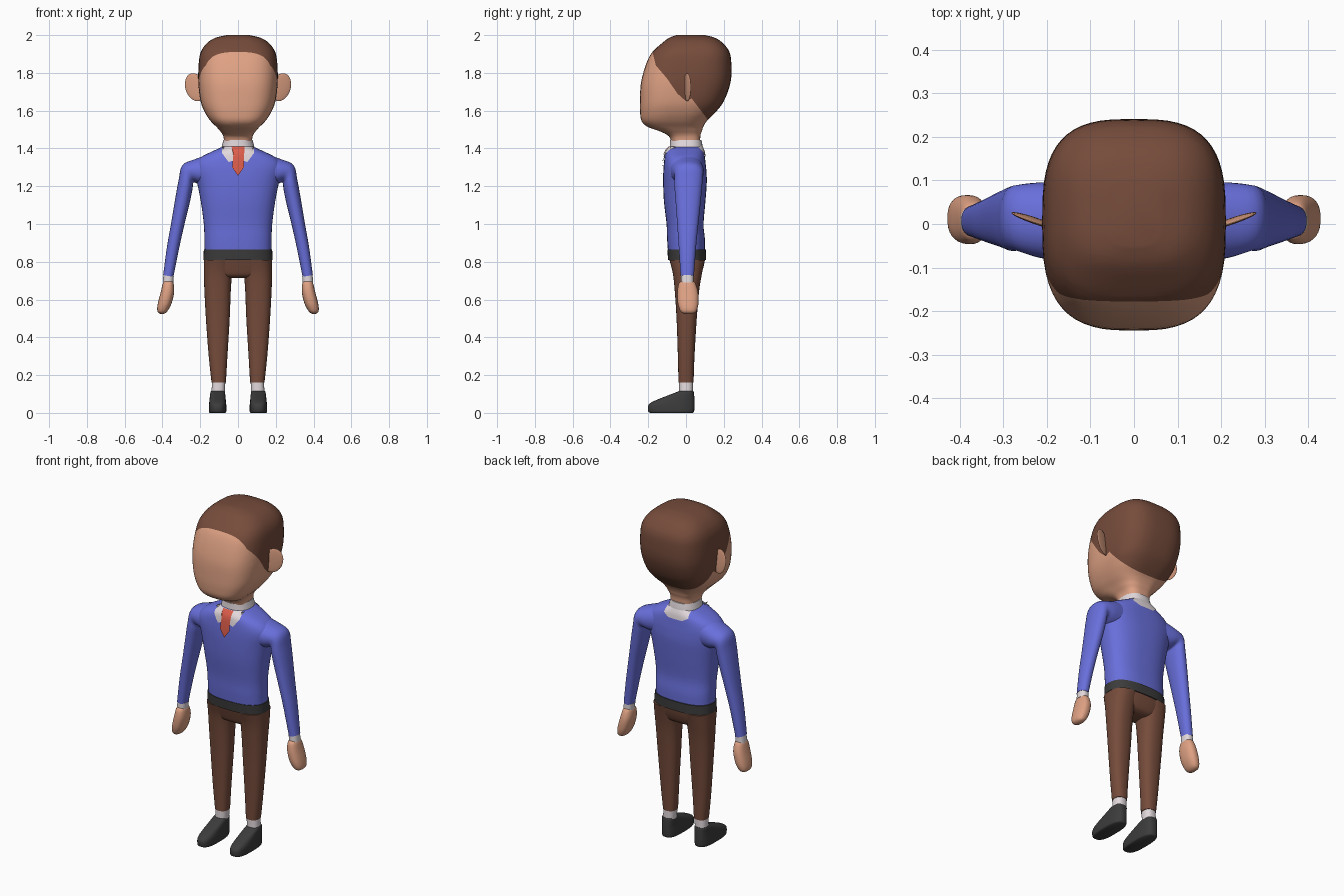
import bpy, bmesh, math
from mathutils import Vector
from mathutils.bvhtree import BVHTree

cube = bpy.data.objects.get("Cube")
if cube:
    bpy.data.objects.remove(cube, do_unlink=True)


def material(name, rgb):
    m = bpy.data.materials.new(name)
    m.use_nodes = True
    m.diffuse_color = (*rgb, 1)
    m.node_tree.nodes["Principled BSDF"].inputs["Base Color"].default_value = (*rgb, 1)
    return m


skin = material("skin", (0.74, 0.36, 0.23))
brown = material("brown", (0.18, 0.072, 0.044))
blue = material("sweater_blue", (0.14, 0.16, 0.71))
white = material("shirt_white", (0.76, 0.69, 0.71))
red = material("tie_red", (0.72, 0.11, 0.07))
dark = material("dark_grey", (0.045, 0.045, 0.045))


def finish(name, bm, mats, mirror=False, angle=50):
    bmesh.ops.recalc_face_normals(bm, faces=bm.faces)
    me = bpy.data.meshes.new(name)
    bm.to_mesh(me)
    bm.free()
    ob = bpy.data.objects.new(name, me)
    bpy.context.collection.objects.link(ob)
    for m in mats:
        me.materials.append(m)
    if mirror:
        ob.modifiers.new("Mirror", "MIRROR").use_mirror_merge = False
    bpy.ops.object.select_all(action="DESELECT")
    ob.select_set(True)
    bpy.context.view_layer.objects.active = ob
    bpy.ops.object.shade_smooth_by_angle(angle=math.radians(angle))
    return ob


def ring(z, w, y0, y1):
    return (-w, z, w, z, y0, y1)


def band(z, x0, x1, y0, y1):
    return (x0, z, x1, z, y0, y1)


def smooth_rings(rings, steps):
    """Add rings between the given ones along a smooth curve."""
    out = []
    last = len(rings) - 1
    for i in range(last):
        quad = [rings[min(max(i + k, 0), last)] for k in (-1, 0, 1, 2)]
        for s in range(steps):
            t = s / steps
            out.append([b + t / 2 * (c - a + t * (2 * a - 5 * b + 4 * c - d + t * (3 * (b - c) + d - a)))
                        for a, b, c, d in zip(*quad)])
    return out + [rings[-1]]


def loft(rings, power=2.4, sides=32, steps=4):
    """Skin over rounded-box sections; a section is two xz ends and a y range."""
    bm = bmesh.new()
    rows = []
    for ax, az, bx, bz, y0, y1 in smooth_rings(rings, steps):
        row = []
        for k in range(sides):
            t = math.tau * k / sides
            c, s = math.cos(t), math.sin(t)
            u = math.copysign(abs(c) ** (2 / power), c)
            v = math.copysign(abs(s) ** (2 / power), s)
            row.append(bm.verts.new(((ax + bx + u * (bx - ax)) / 2, (y0 + y1 + v * (y1 - y0)) / 2,
                                     (az + bz + u * (bz - az)) / 2)))
        rows.append(row)
    for p, q in zip(rows, rows[1:]):
        for k in range(sides):
            n = (k + 1) % sides
            bm.faces.new((p[k], p[n], q[n], q[k]))
    bm.faces.new(rows[0])
    bm.faces.new(rows[-1])
    return bm


# Head and neck, cut along the hairline
head = loft([ring(1.39, .072, -.07, .072), ring(1.45, .075, -.082, .075), ring(1.475, .082, -.105, .078),
             ring(1.495, .097, -.15, .085), ring(1.515, .115, -.205, .092), ring(1.545, .145, -.235, .11),
             ring(1.59, .175, -.243, .155), ring(1.65, .198, -.244, .2), ring(1.75, .21, -.238, .236),
             ring(1.85, .208, -.21, .24), ring(1.91, .197, -.178, .23), ring(1.955, .167, -.13, .198),
             ring(1.985, .122, -.09, .155), ring(2.0, .06, -.05, .1)], power=3, sides=56)
hairline = [(-.3, 1.92), (-.18, 1.92), (-.16, 1.84), (-.1, 1.77), (-.045, 1.69), (0, 1.65), (.03, 1.665), (.2, 1.44)]
for (ya, za), (yb, zb) in zip(hairline, hairline[1:]):
    bmesh.ops.bisect_plane(head, geom=head.verts[:] + head.edges[:] + head.faces[:], dist=1e-5,
                           plane_co=(0, ya, za), plane_no=(0, za - zb, yb - ya))


def above_hairline(p):
    for (ya, za), (yb, zb) in zip(hairline, hairline[1:]):
        if ya <= p.y < yb:
            return p.z > za + (zb - za) * (p.y - ya) / (yb - ya)
    return True


for f in head.faces:
    f.material_index = int(above_hairline(f.calc_center_median()))
finish("head", head, [skin, brown], angle=80)

# Ears: thin discs swept slightly back
ear = bmesh.new()
bmesh.ops.create_uvsphere(ear, u_segments=24, v_segments=14, radius=1)
for v in ear.verts:
    x, y, z = v.co
    v.co = (.226 + .054 * x + .012 * z, .007 + .007 * y + .019 * x, 1.724 + .074 * z)
finish("ear", ear, [skin], mirror=True)

# Sweater body
torso = loft([ring(.85, .176, -.095, .1), ring(.92, .178, -.1, .1), ring(1.0, .181, -.103, .093),
              ring(1.12, .197, -.117, .103), ring(1.22, .217, -.121, .11), ring(1.28, .233, -.12, .108),
              ring(1.32, .229, -.117, .104), ring(1.355, .195, -.113, .1), ring(1.385, .135, -.106, .095),
              ring(1.41, .08, -.085, .085)], power=2.5, sides=48)
surface = BVHTree.FromBMesh(torso)
finish("sweater_body", torso, [blue], angle=70)

# Sleeves, cuffs and hands
finish("sleeve", loft([(.15, 1.20, .15, 1.37, -.085, .09), (.205, 1.21, .225, 1.344, -.078, .095),
                       (.235, 1.22, .294, 1.312, -.062, .09), (.241, 1.185, .314, 1.235, -.062, .086),
                       (.256, 1.11, .333, 1.13, -.055, .078), (.283, 1.0, .353, 1.01, -.047, .066),
                       (.312, .87, .376, .88, -.038, .053), (.342, .72, .396, .73, -.029, .042)],
                      power=2.2), [blue], mirror=True, angle=70)
finish("cuff", loft([(.343, .68, .398, .69, -.026, .04), (.34, .725, .394, .735, -.026, .04)], steps=1),
       [white], mirror=True)
finish("hand", loft([band(.7, .35, .39, -.02, .035), band(.685, .341, .398, -.038, .05),
                     band(.64, .338, .409, -.046, .064), band(.585, .35, .423, -.044, .066),
                     band(.55, .366, .428, -.035, .06), band(.532, .38, .423, -.024, .05),
                     band(.524, .393, .41, -.005, .03)]), [skin], mirror=True, angle=80)

# Belt, trousers
finish("belt", loft([ring(.81, .183, -.095, .106), ring(.865, .181, -.099, .106)], power=2.5, sides=48, steps=1), [dark])
finish("trouser_hips", loft([ring(.715, .1, -.04, .05), ring(.73, .15, -.062, .075), ring(.77, .177, -.076, .092),
                             ring(.82, .18, -.09, .102)], power=2.5, sides=48), [brown], angle=70)
finish("trouser_leg", loft([band(.16, .064, .14, -.04, .04), band(.3, .056, .155, -.043, .045),
                            band(.5, .044, .17, -.05, .057), band(.65, .038, .178, -.06, .07),
                            band(.74, .03, .181, -.07, .085), band(.81, .015, .181, -.088, .1)]),
       [brown], mirror=True, angle=70)

# Socks and shoes
finish("sock", loft([band(.09, .07, .142, -.036, .037), band(.165, .067, .137, -.036, .037)], steps=1),
       [white], mirror=True)
finish("shoe", loft([band(0, .066, .149, -.19, .037), band(.008, .062, .154, -.2, .043),
                     band(.04, .062, .154, -.2, .045), band(.06, .064, .152, -.175, .045),
                     band(.085, .066, .149, -.115, .044), band(.108, .069, .146, -.055, .042),
                     band(.115, .073, .142, -.04, .039)], power=2.8), [dark], mirror=True)

# Shirt collar band
finish("collar_band", loft([ring(1.375, .094, -.09, .09), ring(1.41, .086, -.086, .088),
                            ring(1.445, .077, -.084, .082)]), [white], angle=60)


def plate(name, outline, mat, lift, side=-1, mirror=False):
    """Lay a thin outline onto the sweater's front or back."""
    bm = bmesh.new()
    bm.faces.new([bm.verts.new((x, 0, z)) for x, z in outline])
    bmesh.ops.triangulate(bm, faces=bm.faces)
    bmesh.ops.subdivide_edges(bm, edges=bm.edges[:], cuts=7, use_grid_fill=True)
    for v in bm.verts:
        hit = surface.ray_cast(Vector((v.co.x, side, v.co.z)), Vector((0, -side, 0)))[0]
        v.co.y = (hit.y if hit else side * .085) + side * lift
    return finish(name, bm, [mat], mirror=mirror, angle=80)


# Collar flaps, back of collar and tie
plate("collar_flap", [(0, 1.409), (.083, 1.409), (.084, 1.375), (.05, 1.328), (.03, 1.335), (0, 1.3)], white, .004, mirror=True)
plate("collar_back", [(-.075, 1.409), (.075, 1.409), (.08, 1.375), (.045, 1.355), (-.045, 1.355), (-.08, 1.375)],
      white, .004, side=1)
plate("tie", [(-.034, 1.409), (.034, 1.409), (.024, 1.375), (.031, 1.3), (0, 1.255), (-.031, 1.3), (-.024, 1.375)],
      red, .008)
